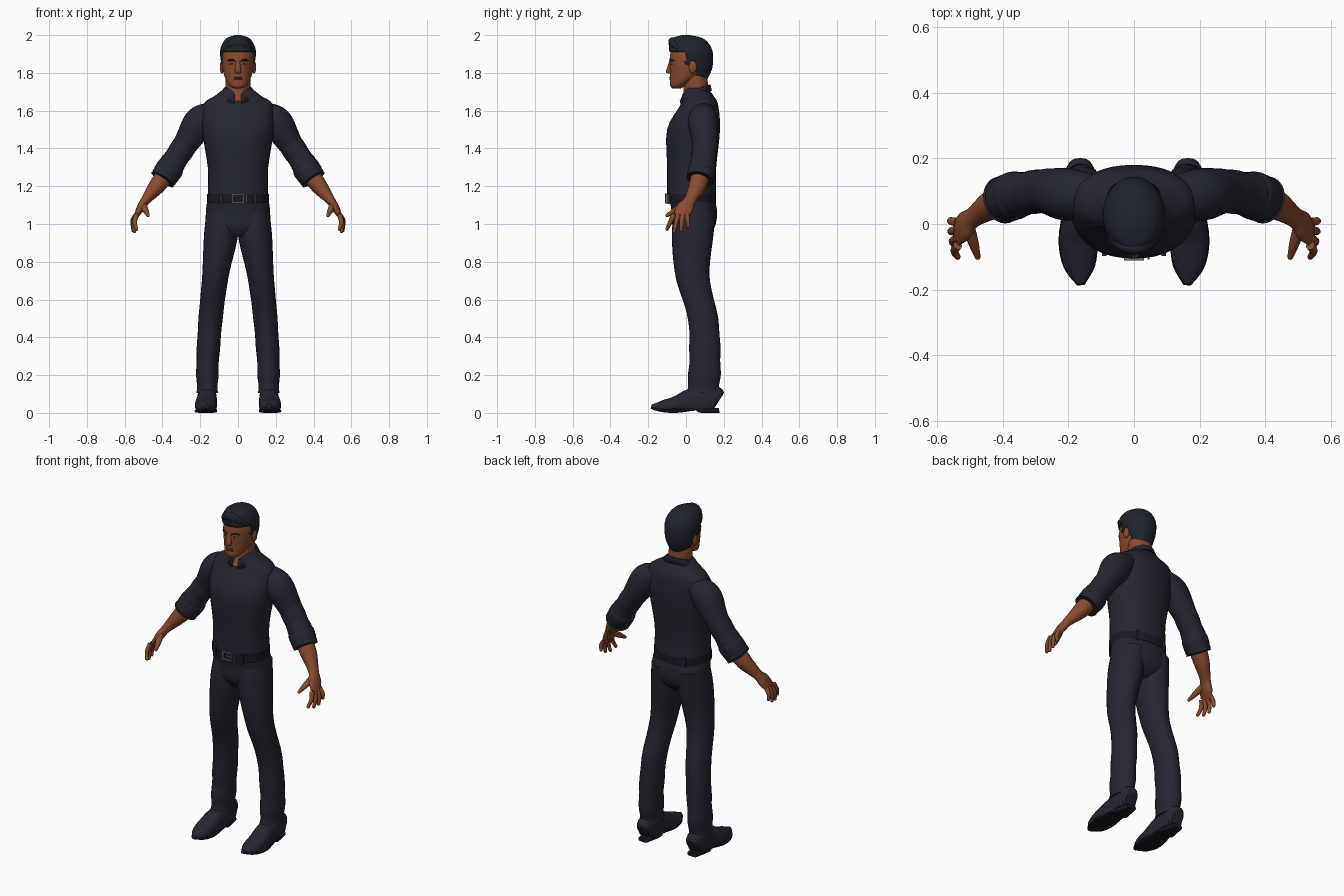
import bpy, bmesh, math
from mathutils import Vector, Matrix

cube = bpy.data.objects.get("Cube")
if cube:
    bpy.data.objects.remove(cube)

def material(name, red, green, blue):
    colour = (red, green, blue, 1)
    mat = bpy.data.materials.new(name)
    mat.use_nodes = True
    mat.diffuse_color = colour
    mat.node_tree.nodes["Principled BSDF"].inputs["Base Color"].default_value = colour
    return mat

CLOTH = material("navy cloth", .018, .019, .03)
HAIR = material("dark hair", .015, .017, .026)
SKIN = material("brown skin", .25, .07, .026)
LIPS = material("lip brown", .17, .04, .02)
LEATHER = material("belt leather", .01, .01, .015)
SOLE = material("black sole", .01, .01, .012)
METAL = material("buckle metal", .16, .16, .16)
EYE = material("eye white", .4, .33, .3)
parts = []

def finish(bm, name, mat, pair=False):
    """Turn a bmesh into one object, or into a left and a right one."""
    bmesh.ops.recalc_face_normals(bm, faces=bm.faces)
    for side in ("left_", "right_") if pair else ("",):
        if side == "right_":
            bmesh.ops.scale(bm, vec=(-1, 1, 1), verts=bm.verts)
            bmesh.ops.reverse_faces(bm, faces=bm.faces)
        mesh = bpy.data.meshes.new(side + name)
        bm.to_mesh(mesh)
        mesh.materials.append(mat)
        part = bpy.data.objects.new(side + name, mesh)
        bpy.context.collection.objects.link(part)
        parts.append(part)
    bm.free()
    return part

def spline(points, steps):
    """Smooth samples through the control rings."""
    points = [Vector(p) for p in points]
    ends = [points[0], *points, points[-1]]
    samples = []
    for before, start, end, after in zip(ends, points, points[1:], ends[3:]):
        leave, arrive = (end - before) / 2, (after - start) / 2
        for step in range(steps):
            t = step / steps
            ease = t * t * (3 - 2 * t)
            samples.append(start.lerp(end, ease) + leave * t * (1 - t) ** 2
                           - arrive * t * t * (1 - t))
    return samples + [points[-1]]

def loft(name, rings, mat, pair=False, level=False, up=(0, 1, 0), sides=24, steps=4,
         box=1.0, floor=None, keep=None, wrinkle=0.0):
    """Skin elliptical rings (x, y, z, radius, radius along up); wrinkles grow to the end."""
    rings = spline(rings, steps)
    last = len(rings) - 1
    bm = bmesh.new()
    loops = []
    for i, ring in enumerate(rings):
        ahead, behind = rings[min(i + 1, last)], rings[max(i - 1, 0)]
        along = Vector((0, 0, 1)) if level else Vector(ahead[:3]) - Vector(behind[:3])
        along.normalize()
        tall = Vector(up)
        tall = (tall - along * tall.dot(along)).normalized()
        wide = tall.cross(along)
        swell = 1 + wrinkle * (i / last) ** 4 * math.sin(45 * i / last)
        loop = []
        for k in range(sides):
            angle = math.tau * k / sides
            c, s = math.cos(angle), math.sin(angle)
            across = wide * ring[3] * math.copysign(abs(c) ** box, c)
            upward = tall * ring[4] * math.copysign(abs(s) ** box, s)
            point = Vector(ring[:3]) + (across + upward) * swell
            if floor is not None:
                point.z = max(point.z, floor)
            loop.append(bm.verts.new(point))
        loops.append(loop)
    for lower, upper in zip(loops, loops[1:]):
        for k in range(sides):
            n = (k + 1) % sides
            bm.faces.new((lower[k], lower[n], upper[n], upper[k]))
    bm.faces.new(loops[0])
    bm.faces.new(loops[-1])
    if keep:
        drop = [f for f in bm.faces if not keep(f.calc_center_median())]
        bmesh.ops.delete(bm, geom=drop, context="FACES")
    return finish(bm, name, mat, pair)

def column(name, rows, mat, **options):
    """Centred upright loft from rows (z, y, half width, half depth)."""
    rings = [(0, y, z, width, depth) for z, y, width, depth in rows]
    return loft(name, rings, mat, level=True, **options)

def ball(name, place, size, mat, pair=False):
    bm = bmesh.new()
    shape = Matrix.LocRotScale(Vector(place), None, Vector(size))
    bmesh.ops.create_uvsphere(bm, u_segments=16, v_segments=10, radius=1, matrix=shape)
    finish(bm, name, mat, pair)

def block(name, place, size, mat, pair=False):
    bm = bmesh.new()
    shape = Matrix.LocRotScale(Vector(place), None, Vector(size))
    bmesh.ops.create_cube(bm, size=1, matrix=shape)
    finish(bm, name, mat, pair)

# Shirt body
column("shirt_body", [(1.16, .03, .16, .13), (1.3, .03, .16, .13), (1.5, .04, .19, .14),
                      (1.63, .07, .185, .1), (1.68, .065, .12, .08), (1.72, .055, .07, .06)],
       CLOTH, sides=40, box=.9)

# Belt, buckle and loops
waist = 1.135
column("belt", [(waist + rise, .03, .164, .13) for rise in (-.025, .025)],
       LEATHER, sides=40, steps=1, box=.9)
for name, side in (("upper", 1), ("lower", -1)):
    block(f"{name}_buckle_bar", (0, -.105, waist + side * .022), (.06, .012, .007), METAL)
block("buckle_side", (.027, -.105, waist), (.007, .012, .05), METAL, pair=True)
block("buckle_prong", (.01, -.105, waist), (.035, .01, .006), METAL)
block("belt_keeper", (.044, -.1, waist), (.007, .015, .05), METAL)
for name, y in (("front", -.09), ("back", .14)):
    block(f"{name}_belt_loop", (.09, y, waist), (.014, .016, .06), CLOTH, pair=True)

# Trousers
column("trouser_hips", [(.93, .03, .05, .07), (.98, .04, .16, .11), (1.06, .045, .17, .12),
                        (1.14, .03, .16, .12)], CLOTH, sides=40, box=.9)
loft("trouser_leg", [(.085, .05, 1.07, .08, .11), (.09, .035, .94, .09, .11),
                     (.12, .035, .72, .07, .09), (.145, .09, .5, .064, .08),
                     (.16, .1, .28, .06, .083), (.163, .09, .105, .055, .086)],
     CLOTH, pair=True, level=True, sides=28, steps=8, wrinkle=.06)

# Shoes
loft("shoe", [(.164, .172, .06, .035, .05), (.164, .14, .07, .05, .08), (.165, .02, .055, .054, .07),
              (.17, -.05, .04, .058, .05), (.166, -.13, .03, .046, .034),
              (.162, -.183, .034, .012, .01)],
     CLOTH, pair=True, up=(0, 0, 1), floor=.02, box=.85)
loft("shoe_sole", [(.164, .176, .013, .03, .013), (.164, .08, .013, .05, .013),
                   (.165, .05, .02, .05, .008), (.17, -.05, .01, .06, .01),
                   (.166, -.13, .014, .048, .009), (.162, -.185, .027, .012, .006)],
     SOLE, pair=True, up=(0, 0, 1), box=.6, floor=0)

# Sleeves with rolled cuffs
loft("sleeve", [(.12, .09, 1.6, .05, .06), (.2, .09, 1.54, .085, .08), (.28, .1, 1.42, .066, .067),
                (.38, .083, 1.27, .066, .068)], CLOTH, pair=True, sides=28, steps=12, wrinkle=.06)
loft("rolled_cuff", [(.345, .092, 1.32, .06, .06), (.36, .088, 1.295, .073, .073),
                     (.4, .073, 1.235, .068, .07)],
     CLOTH, pair=True, sides=28, steps=10, wrinkle=.05)

# Forearms, palms and fingers
loft("forearm", [(.375, .08, 1.275, .048, .05), (.43, .06, 1.2, .044, .046),
                 (.49, .02, 1.125, .025, .032), (.515, -.005, 1.085, .022, .045),
                 (.54, -.034, 1.04, .01, .036)], SKIN, pair=True)

def finger(name, root, tip, thick, bow):
    root, tip = Vector(root), Vector(tip)
    bend = root.lerp(tip, .5) + Vector((bow, 0, 0))
    path = [(*root, thick, thick), (*bend, thick * .85, thick * .85), (*tip, .009, .009)]
    loft(name, path, SKIN, pair=True, up=(1, 0, 0), sides=12)
    ball(name + "_tip", tip, (.009, .009, .009), SKIN, pair=True)

for i, name in enumerate(("little", "ring", "middle", "index")):
    spread = i / 3
    finger(name + "_finger", (.537, .005 - .07 * spread, 1.05),
           (.557 - .02 * spread ** 2, .012 - .112 * spread, .96 + .08 * (spread - .6) ** 2), .014, .01)
finger("thumb", (.502, -.015, 1.1), (.476, -.1, 1.045), .019, 0)

# Neck and head
column("neck", [(1.65, .01, .03, .045), (1.7, .05, .063, .063), (1.8, .045, .065, .065)], SKIN)
column("head", [(1.718, -.05, .02, .022), (1.735, -.04, .048, .045), (1.8, .012, .077, .097),
                (1.88, .02, .084, .106), (1.95, .02, .068, .087), (1.985, .02, .03, .04)],
       SKIN, sides=36)
column("nose", [(1.87, -.078, .009, .008), (1.81, -.09, .017, .016), (1.796, -.084, .012, .011)],
       SKIN, sides=14)
ball("ear", (.085, .036, 1.83), (.011, .021, .033), SKIN, pair=True)
ball("eye", (.032, -.068, 1.848), (.015, .012, .006), EYE, pair=True)
ball("iris", (.032, -.079, 1.848), (.005, .003, .005), HAIR, pair=True)
loft("eyebrow", [(.013, -.086, 1.862, .003, .003), (.035, -.08, 1.869, .005, .004),
                 (.057, -.063, 1.864, .002, .002)], HAIR, pair=True, sides=10)
for name, z in (("upper_lip", 1.774), ("lower_lip", 1.765)):
    ball(name, (0, -.08, z), (.024, .009, .005), LIPS)

# Hair cap trimmed along the hairline, with a swept quiff
def hair_area(p):
    line = 1.91 if p.y < 0 else 1.825 if p.y < .025 else 1.86 if p.y < .055 else 0
    return p.z > line

hair = column("hair", [(1.765, .06, .052, .052), (1.83, .04, .084, .1), (1.92, .025, .094, .114),
                       (1.98, .01, .065, .085), (2, 0, .015, .02)],
              HAIR, sides=48, steps=8, keep=hair_area)
hair.modifiers.new("thickness", "SOLIDIFY").thickness = .012
quiff = []
for i in range(-2, 3):
    fall = (i / 2) ** 2
    quiff.append((i * .036, -.073 + .036 * fall, 1.96 - .035 * fall,
                  .028 - .018 * fall, .021 - .01 * fall))
loft("hair_quiff", quiff, HAIR, sides=16)

# Open folded collar with front points
bm = bmesh.new()
rows, count, gap = [], 40, .2
for i in range(count + 1):
    angle = gap + (math.tau - 2 * gap) * i / count
    front = (1 + math.cos(angle)) / 2
    top = 1.738 - .05 * front
    profile = ((.07, .066, top - .03), (.07, .066, top), (.078, .074, top),
               (.098, .082 + .008 * front, top - .032 - .018 * front ** 6))
    rows.append([bm.verts.new((wide * math.sin(angle), .055 - deep * math.cos(angle), z))
                 for wide, deep, z in profile])
for row, following in zip(rows, rows[1:]):
    for k in range(len(row) - 1):
        bm.faces.new((row[k], row[k + 1], following[k + 1], following[k]))
collar = finish(bm, "collar", CLOTH)
collar.modifiers.new("thickness", "SOLIDIFY").thickness = .005

# Smooth shading that keeps hard edges
bpy.ops.object.select_all(action="DESELECT")
for part in parts:
    part.select_set(True)
bpy.context.view_layer.objects.active = parts[0]
bpy.ops.object.shade_smooth_by_angle(angle=math.radians(40))
